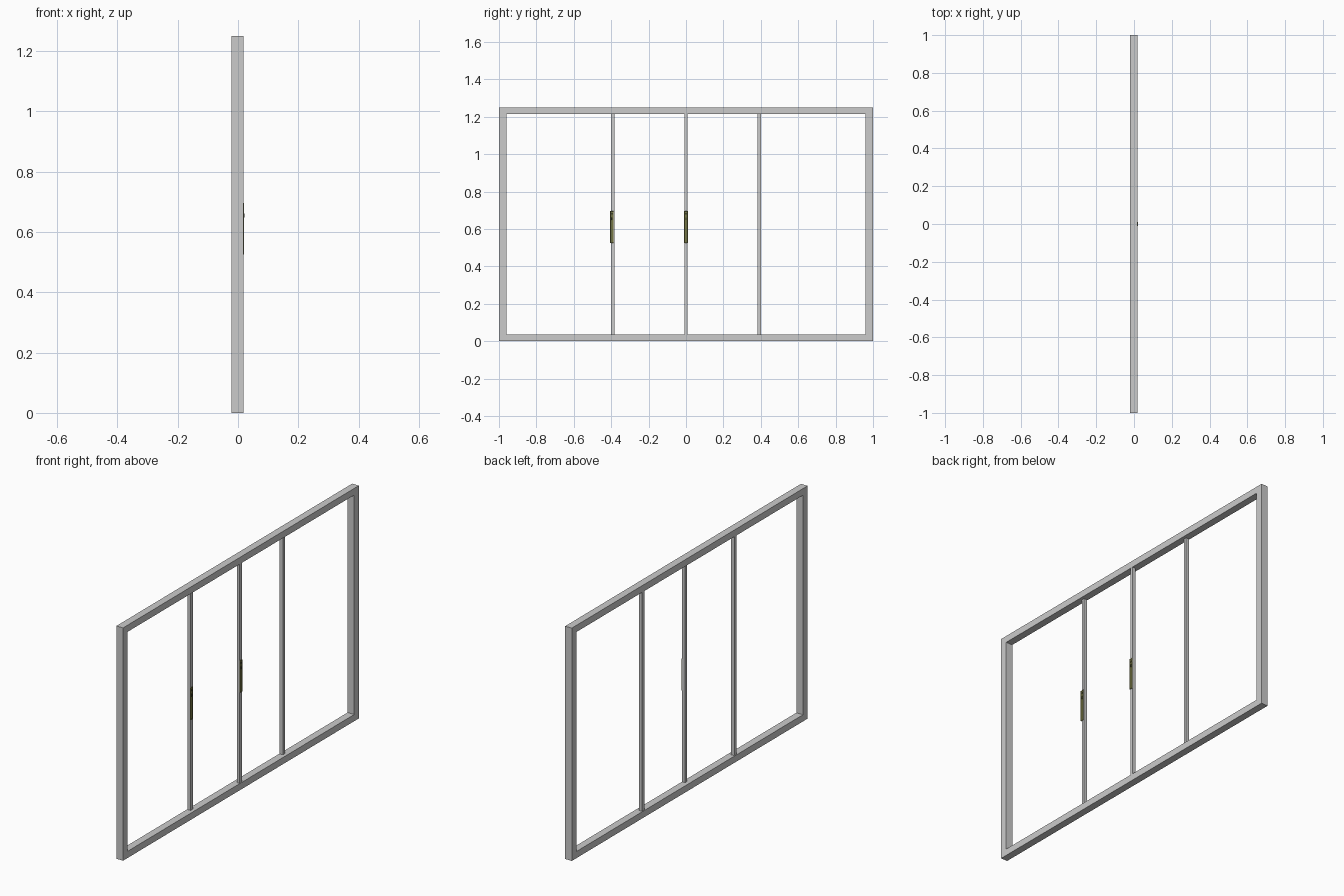
import bpy, bmesh
from mathutils import Vector

if "Cube" in bpy.data.objects:
    bpy.data.objects.remove(bpy.data.objects["Cube"])

olive = bpy.data.materials.new("olive_metal")
olive.diffuse_color = (0.19, 0.19, 0.06, 1)
olive.use_nodes = True
olive.node_tree.nodes["Principled BSDF"].inputs["Base Color"].default_value = olive.diffuse_color
dark = bpy.data.materials.new("dark_metal")
dark.diffuse_color = (0.05, 0.05, 0.02, 1)
dark.use_nodes = True
dark.node_tree.nodes["Principled BSDF"].inputs["Base Color"].default_value = dark.diffuse_color


def box(name, lo, hi, mat=None, bevel=0.0):
    """Axis-aligned box between two corners."""
    lo, hi = Vector(lo), Vector(hi)
    bm = bmesh.new()
    bmesh.ops.create_cube(bm, size=1)
    bmesh.ops.scale(bm, vec=hi - lo, verts=bm.verts)
    bmesh.ops.translate(bm, vec=(lo + hi) / 2, verts=bm.verts)
    if bevel:
        bmesh.ops.bevel(bm, geom=bm.edges[:], offset=bevel, segments=1, affect='EDGES')
    me = bpy.data.meshes.new(name)
    bm.to_mesh(me)
    bm.free()
    ob = bpy.data.objects.new(name, me)
    bpy.context.collection.objects.link(ob)
    if mat:
        me.materials.append(mat)
    return ob


BACK, FRONT = -0.022, 0.0175      # frame depth
H, RAIL, JAMB = 1.25, 0.036, 0.039

# outer frame
box("bottom_rail", (BACK, -1, 0), (FRONT, 1, RAIL))
box("top_rail", (BACK, -1, H - RAIL), (FRONT, 1, H))
for side, y in (("left", -1), ("right", 1 - JAMB)):
    box(side + "_jamb", (BACK, y, RAIL), (FRONT, y + JAMB, H - RAIL))

# sash stiles: outer pair on the rear track, centre one on the front track
for name, y, x0, x1 in (("left_stile", -0.392, -0.02, -0.0005),
                        ("centre_stile", 0.0, -0.001, 0.0165),
                        ("right_stile", 0.391, -0.02, -0.0005)):
    box(name, (x0, y - 0.009, RAIL), (x1, y + 0.009, H - RAIL))


def handle(name, x, y):
    """Recessed pull plate with a latch and a keyhole cover."""
    z0, z1, w = 0.525, 0.696, 0.0095
    plate = box(name + "_plate", (x, y - w, z0), (x + 0.0035, y + w, z1), olive)
    bm = bmesh.new()
    bm.from_mesh(plate.data)
    face = max(bm.faces, key=lambda f: f.normal.x)
    bmesh.ops.inset_individual(bm, faces=[face], thickness=0.003)
    bmesh.ops.translate(bm, vec=(-0.0015, 0, 0), verts=face.verts)
    bm.to_mesh(plate.data)
    bm.free()
    box(name + "_latch", (x + 0.001, y - 0.004, 0.648), (x + 0.0055, y + 0.004, 0.662),
        dark, 0.001)
    box(name + "_grip", (x + 0.001, y - 0.005, 0.676), (x + 0.003, y + 0.005, 0.684), dark)


handle("left_handle", -0.0005, -0.396)
handle("centre_handle", 0.0165, 0.0)
